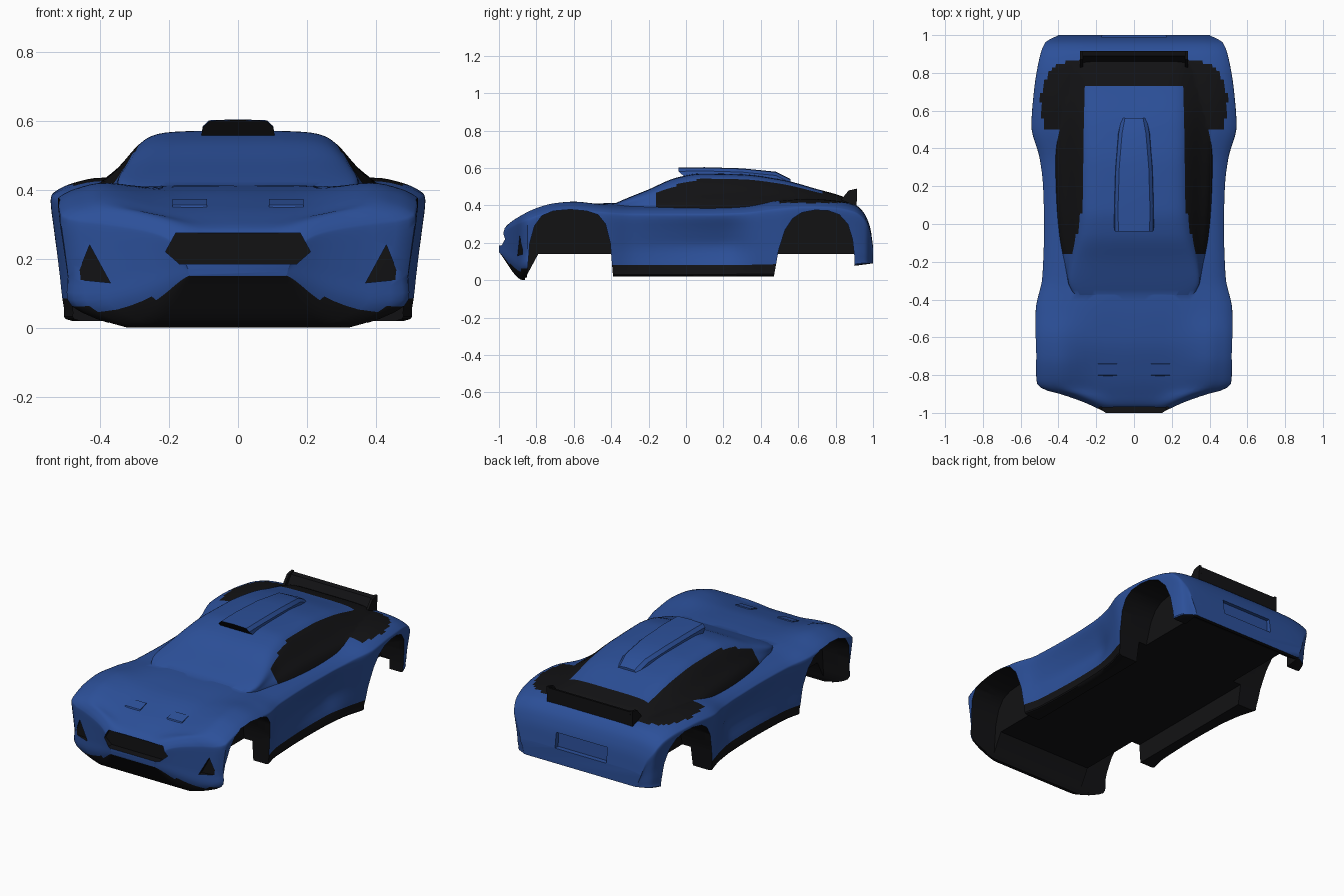
import bpy, bmesh, math
from mathutils import Vector

if "Cube" in bpy.data.objects:
    bpy.data.objects.remove(bpy.data.objects["Cube"])


def material(name, col):
    m = bpy.data.materials.new(name)
    m.diffuse_color = (*col, 1)
    m.use_nodes = True
    m.node_tree.nodes["Principled BSDF"].inputs["Base Color"].default_value = m.diffuse_color
    return m


BLUE = material("blue_paint", (0.025, 0.08, 0.32))
DARK = material("dark_trim", (0.006, 0.006, 0.007))


def curve(*keys):
    """Monotone smooth curve through (y, value) keys."""
    s = [(b[1] - a[1]) / (b[0] - a[0]) for a, b in zip(keys, keys[1:])]
    t = [s[0]] + [0 if p * q <= 0 else 2 * p * q / (p + q) for p, q in zip(s, s[1:])] + [s[-1]]

    def f(y):
        y = min(max(y, keys[0][0]), keys[-1][0])
        i = max(k for k in range(len(s)) if keys[k][0] <= y)
        h = keys[i + 1][0] - keys[i][0]
        u = (y - keys[i][0]) / h
        return ((1 + 2 * u) * (1 - u) ** 2 * keys[i][1] + u * (1 - u) ** 2 * h * t[i]
                + u * u * (3 - 2 * u) * keys[i + 1][1] + u * u * (u - 1) * h * t[i + 1])
    return f


def smooth(pts, n=4):
    """Catmull-Rom through section points, never dipping below the first."""
    p = [Vector(q) for q in pts]
    p = [p[0]] + p + [Vector((-p[-2].x, p[-2].y))]
    out = []
    for i in range(1, len(p) - 2):
        a, b, c, d = p[i - 1:i + 3]
        for k in range(n):
            t = k / n
            v = 0.5 * (2 * b + (c - a) * t + (2 * a - 5 * b + 4 * c - d) * t * t + (3 * b - a - 3 * c + d) * t ** 3)
            out.append((max(v.x, 0), max(v.y, pts[0][1])))
    return out + [tuple(pts[-1])]


def finish(bm, name, is_dark):
    bmesh.ops.recalc_face_normals(bm, faces=bm.faces)
    for f in bm.faces:
        f.material_index = int(is_dark(f.calc_center_median(), f.normal))
    me = bpy.data.meshes.new(name)
    bm.to_mesh(me)
    bm.free()
    me.materials.append(BLUE)
    me.materials.append(DARK)
    ob = bpy.data.objects.new(name, me)
    bpy.context.collection.objects.link(ob)
    return ob


def skin(name, rings, is_dark):
    """Closed surface through a list of equal-length point rings."""
    bm = bmesh.new()
    rings = [[bm.verts.new(p) for p in r] for r in rings]
    n = len(rings[0])
    for a, b in zip(rings, rings[1:]):
        for i in range(n):
            bm.faces.new((a[i], a[(i + 1) % n], b[(i + 1) % n], b[i]))
    bm.faces.new(rings[0])
    bm.faces.new(rings[-1])
    return finish(bm, name, is_dark)


def loft(name, ys, section, is_dark):
    rings = []
    for y in ys:
        h = smooth(section(y))
        rings.append([(x, y, z) for x, z in h + [(-x, z) for x, z in reversed(h[1:-1])]])
    return skin(name, rings, is_dark)


def prism(name, pts, x0, x1, dark=True):
    """Side (y, z) outline extruded from x0 to x1."""
    return skin(name, [[(x, y, z) for y, z in pts] for x in (x0, x1)], lambda c, n: dark)


def boolean(ob, other, op):
    m = ob.modifiers.new(op, 'BOOLEAN')
    m.operation, m.object, m.solver = op, other, 'EXACT'
    bpy.context.view_layer.objects.active = ob
    bpy.ops.object.modifier_apply(modifier=m.name)
    bpy.data.objects.remove(other)


# Main body: lofted sections from nose to tail
width = curve((-1, .15), (-.95, .25), (-.9, .39), (-.875, .48), (-.84, .515), (-.6, .525), (-.45, .52), (-.28, .485),
              (0, .475), (.2, .48), (.35, .5), (.52, .543), (.7, .53), (.88, .5), (.96, .47), (1, .40))
shoulder = curve((-1, .19), (-.985, .25), (-.96, .29), (-.9, .335), (-.8, .385), (-.7, .412), (-.6, .42), (-.45, .405),
                 (-.3, .395), (.1, .395), (.3, .40), (.5, .425), (.65, .435), (.8, .425), (.9, .40), (.95, .36),
                 (.985, .28), (1, .18))
deck = curve((-1, .19), (-.985, .245), (-.96, .285), (-.9, .315), (-.8, .352), (-.6, .40), (-.4, .412), (.8, .42),
             (.9, .405), (.95, .362), (.985, .28), (1, .18))
under = curve((-1, .15), (-.87, 0), (-.8, 0), (-.4, .02), (.47, .02), (.85, .07), (1, .09))
foot = curve((-1, .9), (-.87, .64), (-.75, .64), (-.5, .9), (1, .9))
scoop = curve((-.4, 0), (-.1, .025), (.2, .04), (.4, 0), (.6, 0))


def body_section(y):
    w, zs, zc, zb, d = width(y), shoulder(y), deck(y), under(y), scoop(y)
    h = zs - zb
    f = foot(y)
    return [(0, zb), (f * w * .6, zb), (f * w, zb), (.94 * w, zb + .1 * h + (.9 - f) * .1), (.96 * w - d, zb + .4 * h),
            (.98 * w - d * .7, zb + .62 * h), (w, zb + .85 * h), (.975 * w, zs - .09 * h), (.88 * w, zs - .035 * h),
            (.72 * w, zs), (.4 * w, zc), (0, zc)]


def body_dark(c, n):
    engine = .5 < c.y < .89 and abs(c.x) < .60 - abs(c.y - .7) * .6 and c.z > .413 and n.z > .6
    chin = c.y < -.86 and c.z < .16 and n.z < -.3
    return engine or chin or n.z < -.7 or (-.4 < c.y < .5 and c.z < .075)


body = loft("car_body", [-math.cos(math.pi * i / 90) for i in range(91)], body_section, body_dark)

# Cabin: windscreen, roof and side glass in one loft
roof = curve((-.43, .385), (-.37, .415), (-.2, .485), (-.05, .548), (.08, .57), (.3, .566), (.5, .54), (.7, .487),
             (.85, .442), (.92, .39))
base = curve((-.43, .28), (-.3, .35), (0, .39), (.4, .41), (.7, .43), (.92, .36))
top = curve((-.43, .25), (-.3, .32), (-.05, .275), (.1, .265), (.5, .26), (.92, .25))


def cabin_section(y):
    z, wb, wr, b = roof(y), base(y), top(y), .36
    h = z - b
    return [(0, b), (wb * .6, b), (wb, b), (wb, b + .25 * h), ((wb + wr) / 2 + .015, b + .5 * h), (wr + .02, b + .82 * h),
            (wr * .87, b + .96 * h), (wr * .5, b + h), (0, b + h)]


def cabin_dark(c, n):
    h = roof(c.y) - .36
    return c.y > .72 or (c.y > -.15 and c.z < .36 + (.74 + .12 * min(1, (c.y + .15) * 4)) * h)


cabin = loft("cabin", [-.43 + 1.35 * i / 50 for i in range(51)], cabin_section, cabin_dark)
boolean(body, cabin, 'UNION')

# Hollow underside and wheel arches
floor = [(-.865, -.1), (-.86, .01), (-.79, .14), (.9, .14), (.985, .085), (.985, -.1)]
boolean(body, prism("floor_cutter", floor, -.375, .375), 'DIFFERENCE')
front_arch = [(-.86, -.1), (-.845, .08), (-.835, .2), (-.81, .29), (-.77, .345), (-.71, .37), (-.62, .378), (-.53, .37),
              (-.47, .35), (-.43, .3), (-.405, .2), (-.39, .02), (-.39, -.1)]
rear_arch = [(.47, -.1), (.47, .02), (.495, .16), (.53, .27), (.57, .33), (.62, .362), (.69, .375), (.76, .372),
             (.82, .35), (.865, .3), (.89, .22), (.9, .13), (.9, -.1)]
for side in (-1, 1):
    for arch in (front_arch, rear_arch):
        boolean(body, prism("arch_cutter", arch, side * .32, side * .7), 'DIFFERENCE')
    # Triangular bumper corner intake
    tri = ((.37, .13), (.47, .14), (.43, .24))
    boolean(body, skin("intake_cutter", [[(side * x, y, z) for x, z in tri] for y in (-1, -.875)],
                       lambda c, n: True), 'DIFFERENCE')

# Grille opening and rear plate recess
grille = ((-.17, .185), (.17, .185), (.21, .22), (.18, .275), (-.18, .275), (-.21, .22))
boolean(body, skin("grille_cutter", [[(x, y, z) for x, z in grille] for y in (-1.1, -.955)], lambda c, n: True),
        'DIFFERENCE')
plate = [(.97, .18), (1.1, .18), (1.1, .27), (.965, .27)]
boolean(body, prism("plate_cutter", plate, -.17, .17, False), 'DIFFERENCE')
parts = [body]

# Roof air scoop with dark mouth
rings = []
for y, z0, z1, w in ((-.04, .555, .602, .095), (.1, .55, .604, .096), (.3, .54, .598, .09), (.48, .52, .58, .075),
                     (.56, .50, .54, .06)):
    yb = y + (.03 if y < 0 else 0)
    half = ((w + .012, yb, z0), (w + .006, y, z1 - .02), (w - .012, y, z1 - .003))
    rings.append([(-p[0], *p[1:]) for p in half] + [(0, y, z1)] + list(reversed(half)))
parts.append(skin("roof_scoop", rings, lambda c, n: n.y < -.6))

# Rear spoiler blade with end fins
blade = [(.85, .42), (.89, .475), (.915, .482), (.912, .395), (.86, .39)]
parts.append(prism("rear_spoiler", blade, -.27, .27))
for side in (-1, 1):
    parts.append(prism("spoiler_fin", [(.82, .42), (.87, .48), (.915, .49), (.912, .39), (.85, .39)],
                       side * .27, side * .285))
    # Hood vent
    parts.append(prism("hood_vent", [(-.81, .335), (-.80, .356), (-.74, .373), (-.73, .355)], side * .09, side * .19,
                       False))

# Smooth shading with crisp creases
for ob in parts:
    bpy.ops.object.select_all(action='DESELECT')
    ob.select_set(True)
    bpy.context.view_layer.objects.active = ob
    bpy.ops.object.shade_smooth_by_angle(angle=math.radians(35))
